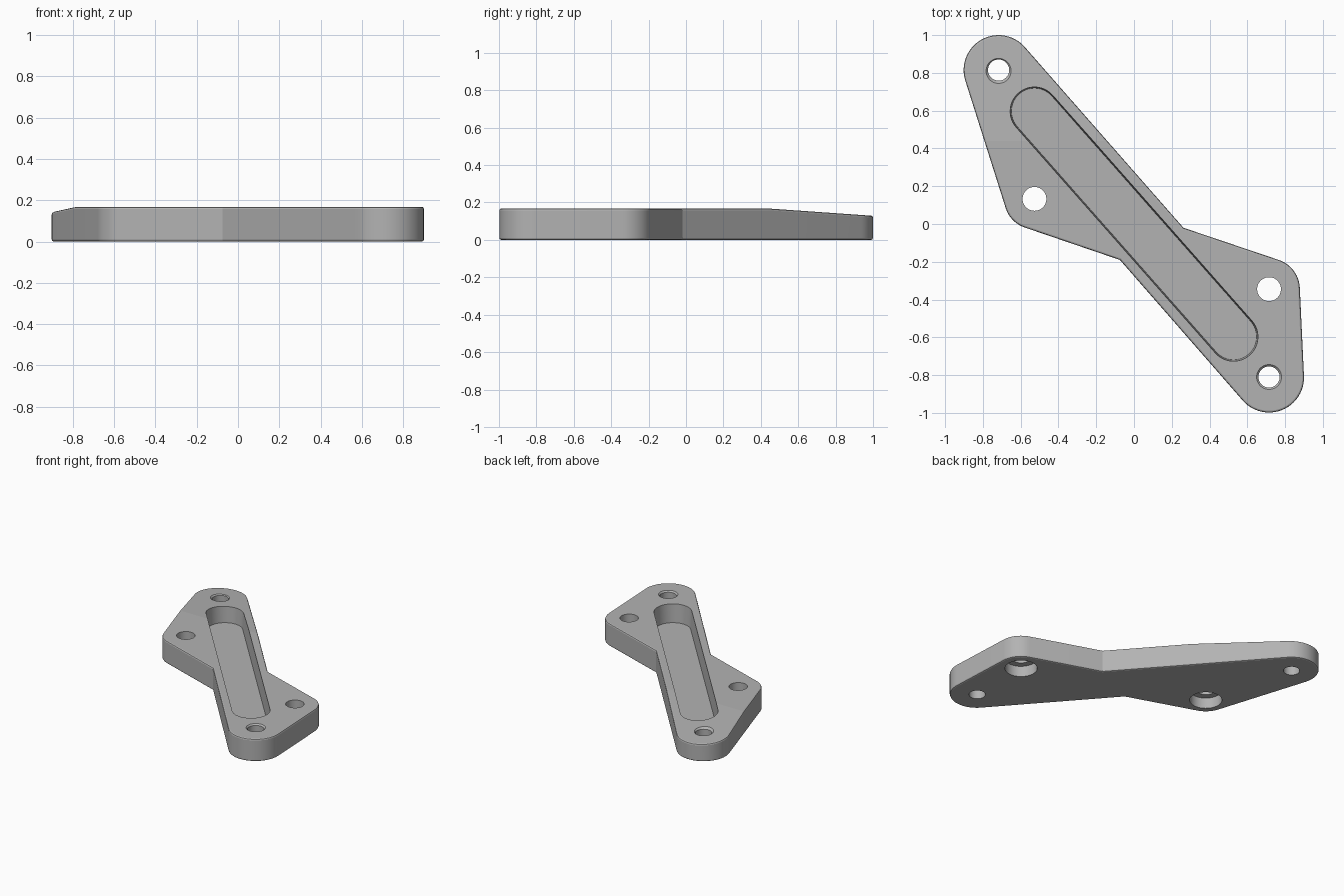
import bpy, bmesh
from math import cos, sin, radians
from mathutils import Vector

if "Cube" in bpy.data.objects:
    bpy.data.objects.remove(bpy.data.objects["Cube"])

HEIGHT, TAPER_Y, SLOPE, EDGE = 0.168, 0.44, 0.07, 0.01

grey = bpy.data.materials.new("plain grey")
grey.use_nodes = True
colour = (0.45, 0.45, 0.45, 1)
grey.diffuse_color = colour
grey.node_tree.nodes["Principled BSDF"].inputs["Base Color"].default_value = colour


def top_z(y):
    return HEIGHT - SLOPE * max(0, y - TAPER_Y)


def arc(x, y, r, start, end, steps=24):
    angles = [radians(start + (end - start) * i / steps) for i in range(steps + 1)]
    return [(x + r * cos(a), y + r * sin(a)) for a in angles]


def make_object(name, bm):
    bmesh.ops.recalc_face_normals(bm, faces=bm.faces)
    mesh = bpy.data.meshes.new(name)
    bm.to_mesh(mesh)
    bm.free()
    mesh.materials.append(grey)
    obj = bpy.data.objects.new(name, mesh)
    bpy.context.collection.objects.link(obj)
    return obj


def loft(lower, z0, upper, z1):
    """Closed solid between two outlines with equal point counts."""
    bm = bmesh.new()
    a = [bm.verts.new((x, y, z0)) for x, y in lower]
    b = [bm.verts.new((x, y, z1)) for x, y in upper]
    bm.faces.new(a[::-1])
    bm.faces.new(b)
    for i in range(len(a)):
        j = (i + 1) % len(a)
        bm.faces.new((a[i], a[j], b[j], b[i]))
    bmesh.ops.recalc_face_normals(bm, faces=bm.faces)
    return bm


def cut(target, bm):
    cutter = make_object("cutter", bm)
    cutter.hide_render = True
    mod = target.modifiers.new("cut", "BOOLEAN")
    mod.object, mod.operation, mod.solver = cutter, "DIFFERENCE", "EXACT"
    bpy.context.view_layer.objects.active = target
    bpy.ops.object.modifier_apply(modifier=mod.name)
    bpy.data.objects.remove(cutter)


def cut_round(target, x, y, r0, z0, r1, z1):
    cut(target, loft(arc(x, y, r0, 0, 352.5, 47), z0, arc(x, y, r1, 0, 352.5, 47), z1))


# Plate outline: two large rounded tips, two smaller lugs, two inner corners
outline = (arc(-0.717, 0.815, 0.185, 41, 198)
           + arc(-0.527, 0.133, 0.16, 198, 251.6, 12)
           + [(-0.075, -0.19)]
           + arc(0.715, -0.813, 0.185, 221, 362)
           + arc(0.715, -0.345, 0.163, 2, 71.6, 12)
           + [(0.262, -0.02)])
bm = loft(outline, 0, outline, HEIGHT)

# Sloped top at the back end
bmesh.ops.bisect_plane(bm, geom=bm.verts[:] + bm.edges[:] + bm.faces[:],
                       plane_co=(0, TAPER_Y, 0), plane_no=(0, 1, 0))
for v in bm.verts:
    if v.co.z > HEIGHT / 2:
        v.co.z = top_z(v.co.y)

# Rounded rims
bm.normal_update()
rims = [e for e in bm.edges if len(e.link_faces) == 2
        and abs(e.link_faces[0].normal.z) + abs(e.link_faces[1].normal.z) > 0.9
        and min(abs(f.normal.z) for f in e.link_faces) < 0.1]
bmesh.ops.bevel(bm, geom=rims, offset=EDGE, segments=2, profile=0.5, affect="EDGES")
plate = make_object("bracket_plate", bm)

# Long pocket with slightly drafted walls
def slot(r):
    return arc(-0.527, 0.597, r, 41.4, 221.4) + arc(0.527, -0.597, r, 221.4, 401.4)

cut(plate, loft(slot(0.122), 0.03, slot(0.131), 0.2))

# Tip holes with a small countersink
for x, y in ((-0.717, 0.815), (0.715, -0.81)):
    z = top_z(y)
    cut_round(plate, x, y, 0.056, -0.1, 0.056, 0.3)
    cut_round(plate, x, y, 0.056, z - 0.01, 0.076, z + 0.01)

# Lug holes with a wide counterbore underneath
for x, y in ((-0.527, 0.133), (0.715, -0.345)):
    cut_round(plate, x, y, 0.063, -0.1, 0.063, 0.3)
    cut_round(plate, x, y, 0.11, -0.1, 0.11, 0.08)

# Smooth shading with a crisp crease where the slope begins
bpy.ops.object.select_all(action="DESELECT")
plate.select_set(True)
bpy.context.view_layer.objects.active = plate
bpy.ops.object.shade_smooth_by_angle(angle=radians(20))
verts = plate.data.vertices
for e in plate.data.edges:
    if all(abs(verts[i].co.y - TAPER_Y) < 0.002 for i in e.vertices):
        e.use_edge_sharp = True
